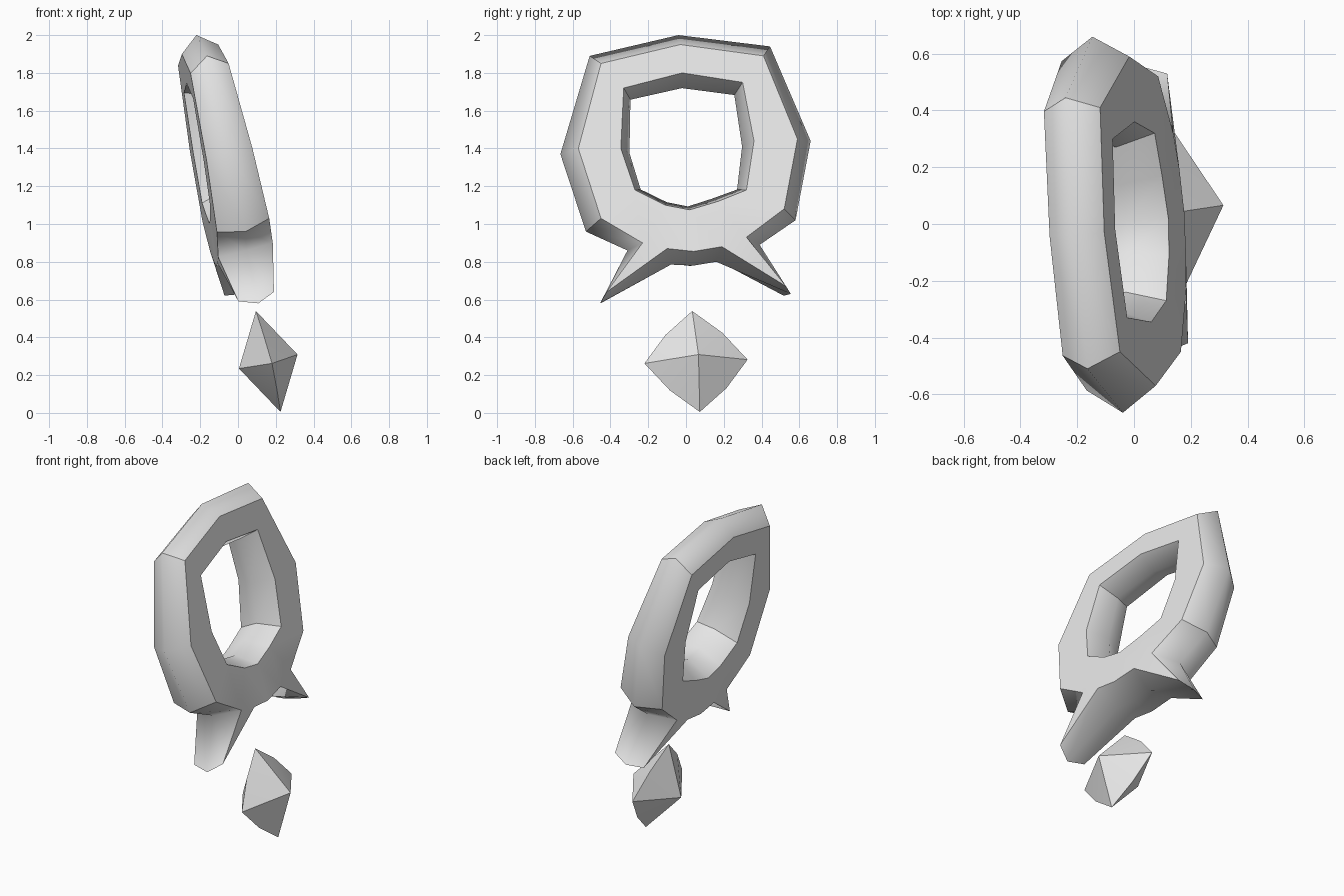
import bpy, bmesh, math
from mathutils import Vector

if "Cube" in bpy.data.objects:
    bpy.data.objects.remove(bpy.data.objects["Cube"])

# One pale grey for everything
grey = bpy.data.materials.new("pale grey")
grey.diffuse_color = (0.8, 0.8, 0.8, 1)
grey.use_nodes = True
grey.node_tree.nodes["Principled BSDF"].inputs["Base Color"].default_value = grey.diffuse_color


def finish(bm, name, soft_loops, angle):
    """Smooth shading, sharp edges above an angle except inside the soft vertex groups."""
    bmesh.ops.recalc_face_normals(bm, faces=bm.faces[:])
    for f in bm.faces:
        f.smooth = True
    for e in bm.edges:
        soft = any(all(v in loop for v in e.verts) for loop in soft_loops)
        e.smooth = soft or e.calc_face_angle(0) < math.radians(angle)
    mesh = bpy.data.meshes.new(name)
    bm.to_mesh(mesh)
    bm.free()
    mesh.materials.append(grey)
    ob = bpy.data.objects.new(name, mesh)
    bpy.context.collection.objects.link(ob)
    return ob


# --- Tilted ring with two spikes: outlines as (y, z), laid on a leaning plane ---
NORMAL = Vector((1, 0.069, 0.262)).normalized()


def thick(z):
    """The ring gets deeper towards the bottom; the spike tips are thin again."""
    return 0.195 if z < 0.75 else 0.207 + 0.095 * (1.87 - z)


def on_plane(y, z, back=0.0, shift=0.0):
    return Vector((0.404 - 0.069 * y - 0.262 * z - back * 1.036 + shift, y, z))


outer = [(-.45, 1.85), (-.03, 1.95), (.41, 1.89), (.59, 1.45), (.52, 1.08),
         (.32, .93), (.53, .67), (.19, .88), (.04, .855), (-.10, .87),
         (-.42, .64), (-.23, .90), (-.45, 1.03), (-.57, 1.40)]
ridge = [(-.51, 1.89), (-.04, 2.0), (.445, 1.94), (.66, 1.44), (.58, 1.02),
         (.39, .89), (.555, .63), (.16, .80), (.04, .78), (-.08, .785),
         (-.455, .58), (-.31, .86), (-.53, .96), (-.665, 1.37)]
hole = [(-.33, 1.72), (-.02, 1.80), (.30, 1.75), (.36, 1.44), (.32, 1.18),
        (.17, 1.12), (.02, 1.075), (-.11, 1.10), (-.27, 1.18), (-.345, 1.40)]
hole_of = [0, 1, 2, 3, 4, 5, 5, 5, 6, 7, 7, 7, 8, 9]   # hole corner facing each outer corner
tips = (6, 10)

bm = bmesh.new()
sh = [-0.075 if i in tips else 0 for i in range(14)]    # spikes bend backwards
front = [on_plane(*p, 0, s) for p, s in zip(outer, sh)]
hfront = [on_plane(*p) for p in hole]
hmid = []
for p in hfront:
    q = p - NORMAL * thick(p.z) / 2
    mid = on_plane(0.01, 1.42, 0.125)
    hmid.append(q + (mid - q).normalized() * 0.055)

add = lambda pts: [bm.verts.new(p) for p in pts]
F = add(front)
R = add([on_plane(*p, thick(o[1]) / 2, s) for p, o, s in zip(ridge, outer, sh)])
B = add([p - NORMAL * thick(p.z) for p in front])
HF = add(hfront)
HM = add(hmid)
HB = add([p - NORMAL * thick(p.z) for p in hfront])

# bevelled outside and inside bands
for a, b in ((F, R), (R, B), (HF, HM), (HM, HB)):
    n = len(a)
    for i in range(n):
        j = (i + 1) % n
        bm.faces.new((a[i], a[j], b[j], b[i]))
# broad front and back faces, with the spikes as added triangles
body = [i for i in range(14) if i not in tips]
for o, h in ((F, HF), (B, HB)):
    for k, i in enumerate(body):
        j = body[(k + 1) % len(body)]
        quad = [o[i], o[j], h[hole_of[j]], h[hole_of[i]]]
        bm.faces.new(list(dict.fromkeys(quad)))
    for t in tips:
        bm.faces.new((o[t - 1], o[t], o[t + 1]))
notches = [{F[i], R[i], B[i]} for i in (5, 7, 9, 11)]
finish(bm, "spiked_ring", [set(R), set(HM)] + notches, 32)

# --- Hanging gem: double pyramid on an eight-sided rim ---
bm = bmesh.new()
c = Vector((0.16, 0.053, 0.272))
axis = Vector((0.155, 0.013, 0.037))
up = Vector((-0.065, -0.02, 0.267))
side = Vector((-0.02, 0.273, 0.010))
corners = [up, side, -up, -side]
rim = []
for i in range(4):
    rim += [c + corners[i], c + (corners[i] + corners[(i + 1) % 4]) * 0.55]
rim = [bm.verts.new(p) for p in rim]
for s in (1, -1):
    apex = bm.verts.new(c + axis * s)
    for i in range(8):
        bm.faces.new((apex, rim[i], rim[(i + 1) % 8]))
finish(bm, "gem", [], 25)
